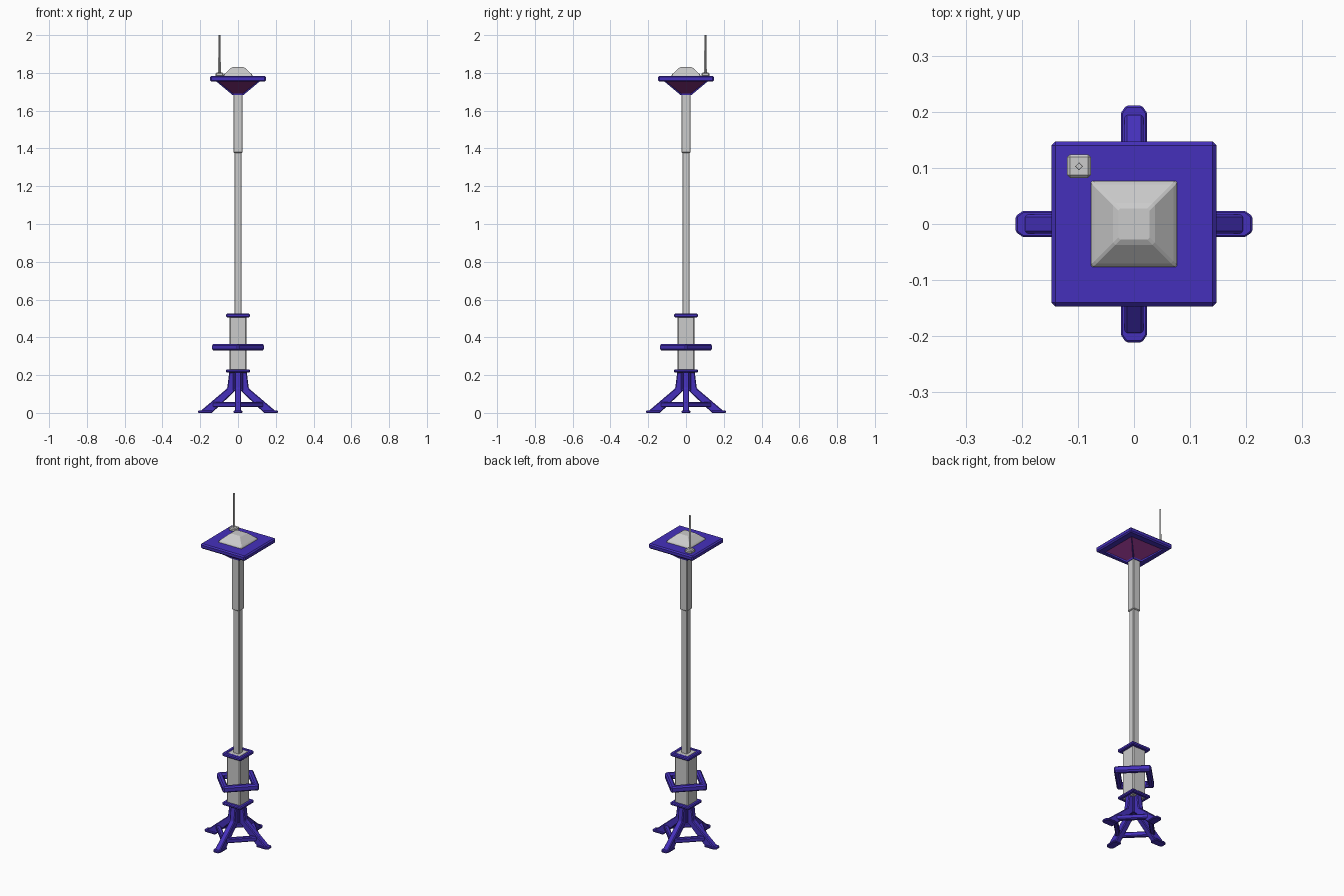
import bpy, bmesh, math
from mathutils import Matrix, Vector

if "Cube" in bpy.data.objects:
    bpy.data.objects.remove(bpy.data.objects["Cube"])

R2 = math.sqrt(2)


def material(name, rgb):
    m = bpy.data.materials.new(name)
    m.diffuse_color = (*rgb, 1)
    m.use_nodes = True
    m.node_tree.nodes["Principled BSDF"].inputs["Base Color"].default_value = m.diffuse_color
    return m


BLUE = material("blue_paint", (0.06, 0.03, 0.5))
MAGENTA = material("magenta_panel", (0.2, 0.025, 0.18))


def finish(name, bm, mats=(), bevel=0.0):
    bmesh.ops.recalc_face_normals(bm, faces=bm.faces)
    me = bpy.data.meshes.new(name)
    bm.to_mesh(me)
    bm.free()
    for m in mats:
        me.materials.append(m)
    ob = bpy.data.objects.new(name, me)
    bpy.context.collection.objects.link(ob)
    if bevel:
        mod = ob.modifiers.new("edge_bevel", 'BEVEL')
        mod.width = bevel
        mod.segments = 1
        mod.limit_method = 'ANGLE'
    return ob


def four_sided(profile, square=True, closed=False, at=(0, 0)):
    """Sweep an (r, z) profile round four corners; square: r is the half width."""
    bm = bmesh.new()
    k, off = (R2, math.pi / 4) if square else (1, 0)
    rings = []
    for i in range(4):
        a = off + i * math.pi / 2
        rings.append([bm.verts.new((at[0] + k * r * math.cos(a),
                                    at[1] + k * r * math.sin(a), z)) for r, z in profile])
    n = len(profile)
    for i in range(4):
        p, q = rings[i], rings[(i + 1) % 4]
        for j in range(n if closed else n - 1):
            bm.faces.new((p[j], q[j], q[(j + 1) % n], p[(j + 1) % n]))
    if not closed:
        bm.faces.new([r[0] for r in rings])
        bm.faces.new([r[-1] for r in rings])
    return bm


def block(name, half, z0, z1, mats=(), bevel=0.0, at=(0, 0)):
    return finish(name, four_sided([(half, z0), (half, z1)], at=at), mats, bevel)


def ring(name, r0, r1, z0, z1, square, bevel):
    prof = [(r0, z0), (r1, z0), (r1, z1), (r0, z1)]
    return finish(name, four_sided(prof, square, True), (BLUE,), bevel)


def prism(name, base, direction, mats, bevel, turn):
    """Extrude a flat outline, then turn it round the z axis."""
    bm = bmesh.new()
    face = bm.faces.new([bm.verts.new(p) for p in base])
    res = bmesh.ops.extrude_face_region(bm, geom=[face])
    bmesh.ops.translate(bm, vec=Vector(direction),
                        verts=[v for v in res["geom"] if isinstance(v, bmesh.types.BMVert)])
    bmesh.ops.transform(bm, matrix=Matrix.Rotation(turn, 4, 'Z'), verts=bm.verts)
    if face.is_valid and len(bm.faces) < len(base) + 2:
        bm.faces.new([v for v in face.verts])
    return finish(name, bm, mats, bevel)


# Four bent legs with flat feet
LEG = [(0.012, 0.22), (0.046, 0.22), (0.057, 0.13), (0.196, 0.012),
       (0.196, 0.003), (0.135, 0.003), (0.038, 0.095), (0.012, 0.12)]
FOOT = [(0.135, -0.0235), (0.198, -0.0235), (0.211, -0.014),
        (0.211, 0.014), (0.198, 0.0235), (0.135, 0.0235)]
for i in range(4):
    t = i * math.pi / 2
    prism(f"leg_{i + 1}", [(x, -0.017, z) for x, z in LEG], (0, 0.034, 0), (BLUE,), 0.005, t)
    prism(f"foot_{i + 1}", [(x, y, 0) for x, y in FOOT], (0, 0, 0.012), (BLUE,), 0.003, t)

# Leg core and the brace linking the legs
block("leg_core", 0.026, 0.115, 0.22, (BLUE,), 0.004)
ring("leg_brace", 0.115, 0.15, 0.03, 0.058, False, 0.005)

# Sleeve with two collars and the diamond handle
block("sleeve", 0.045, 0.21, 0.522, (), 0.006)
ring("lower_collar", 0.04, 0.063, 0.213, 0.231, True, 0.005)
ring("upper_collar", 0.04, 0.063, 0.505, 0.525, True, 0.005)
ring("handle_ring", 0.098, 0.142, 0.329, 0.366, False, 0.008)

# Telescopic pole
block("lower_pole", 0.019, 0.5, 1.4, (), 0.004)
block("upper_pole", 0.025, 1.376, 1.70, (), 0.004)

# Lamp funnel: inset coloured panels between blue ribs
bm = four_sided([(0.028, 1.682), (0.118, 1.757)])
bmesh.ops.recalc_face_normals(bm, faces=bm.faces)
sides = [f for f in bm.faces if abs(f.normal.z) < 0.95]
bmesh.ops.inset_individual(bm, faces=sides, thickness=0.008, depth=-0.005)
for f in sides:
    f.material_index = 1
finish("lamp_funnel", bm, (BLUE, MAGENTA))

# Top plate and cap
block("top_plate", 0.147, 1.754, 1.784, (BLUE,), 0.007)
finish("top_cap", four_sided([(0.077, 1.78), (0.077, 1.788), (0.07, 1.796),
                              (0.037, 1.826), (0.028, 1.831)]), (), 0.003)

# Antenna and its base
POS = (-0.098, 0.103)
block("antenna_base", 0.021, 1.78, 1.801, (), 0.005, POS)
finish("antenna", four_sided([(0.007, 1.79), (0.006, 2.0)], False, at=POS))
